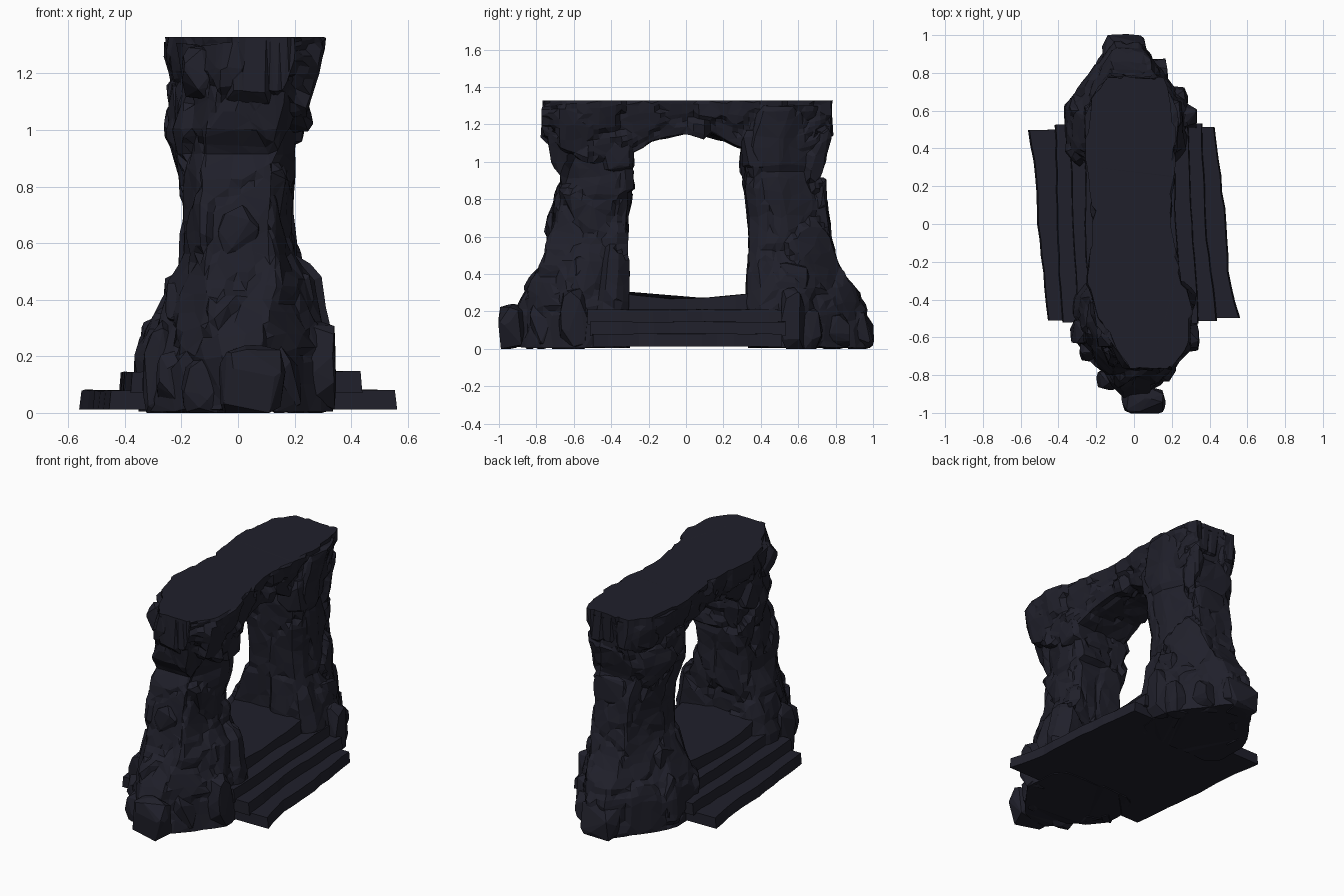
import bpy, bmesh, random
from mathutils import Vector, noise

random.seed(7)
old = bpy.data.objects.get("Cube")
if old:
    bpy.data.objects.remove(old)

stone = bpy.data.materials.new("dark slate stone")
stone.use_nodes = True
COLOR = (0.0145, 0.0145, 0.024, 1)
stone.diffuse_color = COLOR
stone.node_tree.nodes["Principled BSDF"].inputs["Base Color"].default_value = COLOR


def finish(bm, name, decimate=None):
    bmesh.ops.recalc_face_normals(bm, faces=bm.faces)
    mesh = bpy.data.meshes.new(name)
    bm.to_mesh(mesh)
    bm.free()
    mesh.materials.append(stone)
    obj = bpy.data.objects.new(name, mesh)
    bpy.context.collection.objects.link(obj)
    if decimate:
        obj.modifiers.new("facets", "DECIMATE").ratio = decimate
    return obj


def lerp_row(rows, t):
    """Interpolate a table of sections by its first column."""
    for a, b in zip(rows, rows[1:]):
        if t <= b[0]:
            f = (t - a[0]) / (b[0] - a[0])
            return [p + (q - p) * f for p, q in zip(a, b)]
    return rows[-1]


def resample(loop, count):
    """Spread points evenly around a closed outline."""
    pts = [Vector(p) for p in loop]
    pairs = list(zip(pts, pts[1:] + pts[:1]))
    step = sum((b - a).length for a, b in pairs) / count
    out, walked = [], 0.0
    for a, b in pairs:
        length = (b - a).length
        while len(out) < count and len(out) * step < walked + length:
            out.append(a.lerp(b, (len(out) * step - walked) / length))
        walked += length
    while len(out) < count:
        out.append(pts[0].copy())
    return out


def skin(rings):
    bm = bmesh.new()
    rows = [[bm.verts.new(p) for p in ring] for ring in rings]
    n = len(rows[0])
    for a, b in zip(rows, rows[1:]):
        for i in range(n):
            j = (i + 1) % n
            bm.faces.new((a[i], a[j], b[j], b[i]))
    for ring in (rows[0], rows[-1]):
        bmesh.ops.triangulate(bm, faces=[bm.faces.new(ring)])
    bmesh.ops.recalc_face_normals(bm, faces=bm.faces)
    return bm


def fracture(bm, amount, scale, top):
    """Push the surface into tilted plates split by cracks, keeping the top flat."""
    bm.normal_update()
    moves = []
    for v in bm.verts:
        p = Vector((v.co.x, v.co.y, v.co.z * 0.75)) * scale
        dist, cells = noise.voronoi(p)
        seed = cells[0] * 41.3
        tilt = Vector((noise.cell(seed), noise.cell(seed * 1.7), noise.cell(seed * 2.3)))
        push = noise.cell(seed) * 0.6 + tilt.dot(p - cells[0])
        if dist[1] - dist[0] < 0.06:
            push -= 0.4
        push += noise.noise(v.co * 12) * 0.3
        move = v.normal * push * amount
        if v.co.z > top - 0.002:
            move.z = 0
        moves.append(move)
    for v, m in zip(bm.verts, moves):
        v.co += m
        v.co.z = min(max(v.co.z, 0.005), top)


# Pillars: z, inner y, outer y, low x, high x, outer taper, outer lean in x
FRONT = [
    (0.0, .31, .93, -.32, .34, .2, 0), (.2, .31, .93, -.32, .34, .2, 0),
    (.26, .31, .90, -.30, .33, .25, 0), (.36, .31, .84, -.28, .30, .35, 0),
    (.47, .31, .775, -.25, .28, .5, 0), (.56, .31, .75, -.20, .21, .6, 0),
    (.7, .31, .73, -.19, .19, .65, 0), (.84, .29, .71, -.20, .20, .65, 0),
    (.92, .28, .66, -.21, .20, .6, .01), (1.0, .27, .71, -.23, .21, .55, .02),
    (1.1, .29, .73, -.20, .22, .55, .03), (1.22, .33, .75, -.22, .24, .5, .06),
    (1.3, .35, .755, -.23, .26, .45, .08)]
BACK = [
    (0.0, .33, .96, -.36, .29, .2, 0), (.22, .33, .96, -.36, .29, .2, 0),
    (.3, .33, .92, -.33, .27, .25, 0), (.4, .33, .85, -.28, .25, .38, 0),
    (.55, .33, .79, -.21, .21, .6, 0), (.7, .33, .77, -.19, .19, .65, 0),
    (.82, .32, .76, -.20, .20, .65, 0), (.92, .31, .72, -.23, .21, .65, 0),
    (1.0, .30, .74, -.24, .22, .6, 0), (1.12, .31, .76, -.21, .22, .6, 0),
    (1.25, .36, .77, -.25, .23, .6, .02), (1.3, .38, .775, -.26, .23, .55, .03)]


def pillar(name, rows, side):
    rings = []
    for k in range(45):
        z = 1.3 * k / 44
        _, y0, y1, x0, x1, taper, lean = lerp_row(rows, z)
        cx, half, depth = (x0 + x1) / 2, (x1 - x0) / 2, y1 - y0
        edge = [(0, .78), (.12, .96), (.46, 1), (.75, (1 + taper) / 2), (1, taper)]
        plan = edge + [(u, -v) for u, v in reversed(edge)]
        loop = [(cx + v * half + lean * u, side * (y0 + u * depth), z) for u, v in plan]
        rings.append(resample(loop, 68))
    bm = skin(rings)
    fracture(bm, .023, 4.5, 1.31)
    finish(bm, name, .35)


pillar("front_pillar", FRONT, -1)
pillar("back_pillar", BACK, 1)

# Lintel: y, underside z, low x, high x
LINTEL = [
    (-.76, 1.14, -.02, .2), (-.66, 1.05, -.1, .3), (-.5, 1.0, -.19, .31),
    (-.3, 1.04, -.23, .27), (-.15, 1.12, -.23, .23), (0, 1.15, -.22, .21),
    (.12, 1.135, -.23, .21), (.25, 1.09, -.24, .21), (.45, 1.03, -.26, .22),
    (.65, 1.06, -.23, .21), (.78, 1.14, -.14, .16)]
rings = []
for k in range(53):
    y = -.76 + 1.54 * k / 52
    _, low, x0, x1 = lerp_row(LINTEL, y)
    loop = [(x0, y, 1.328), (x1, y, 1.328), (x1 * .97, y, 1.25),
            (x1 * .8, y, low), (x0 * .8, y, low), (x0 * .97, y, 1.25)]
    rings.append(resample(loop, 52))
bm = skin(rings)
fracture(bm, .025, 5.5, 1.328)
finish(bm, "lintel", .4)


# Stair slabs: height, then left and right edges from back to front
def slab(name, z0, z1, left, right, y_back, y_front):
    bm = bmesh.new()
    n = 12
    pts = []
    for edge, order in ((left, range(n + 1)), (right, range(n, -1, -1))):
        for i in order:
            t = i / n
            x = lerp_row([(k / (len(edge) - 1), e) for k, e in enumerate(edge)], t)[1]
            inset = abs(x) * .13
            y = y_back - inset + (y_front - y_back + 2 * inset) * t
            pts.append((x + random.uniform(-.004, .004), y, z0))
    base = bm.faces.new([bm.verts.new(p) for p in pts])
    up = bmesh.ops.extrude_face_region(bm, geom=[base])["geom"]
    for v in up:
        if isinstance(v, bmesh.types.BMVert):
            sag = .06 * (v.co.y / .5) ** 2 if z1 > .25 else 0
            v.co.z = z1 + sag + random.uniform(-.003, .003)
            v.co.x *= .985
    finish(bm, name)


slab("bottom_step", .012, .08, (-.56, -.52, -.51, -.48, -.455), (.43, .46, .49, .5, .56), .57, -.57)
slab("second_step", .07, .145, (-.42, -.41, -.41, -.4, -.38), (.36, .37, .38, .41, .44), .58, -.57)
slab("third_step", .13, .21, (-.34, -.33, -.33, -.31, -.3), (.29, .3, .31, .33, .34), .57, -.57)
slab("top_step", .2, .268, (-.27, -.26, -.26, -.25, -.23), (.21, .22, .22, .24, .26), .56, -.56)


# Loose boulders: rough convex chunks
def boulder(name, x, y, z, sx, sy, sz):
    bm = bmesh.new()
    for _ in range(30):
        d = Vector([random.uniform(-1, 1) for _ in range(3)])
        d /= max(abs(c) for c in d) * .6 + d.length * .4
        bm.verts.new((x + d.x * sx, y + d.y * sy, max(0, z + d.z * sz)))
    hull = bmesh.ops.convex_hull(bm, input=bm.verts)
    loose = [v for v in hull["geom_interior"] if isinstance(v, bmesh.types.BMVert)]
    bmesh.ops.delete(bm, geom=loose, context="VERTS")
    finish(bm, name)


BASE_ROCKS = [  # x, distance from centre, z, half sizes
    (.05, .93, .11, .12, .08, .13), (-.11, .82, .09, .09, .06, .1),
    (.15, .77, .12, .08, .07, .13), (-.22, .66, .1, .07, .07, .12),
    (.28, .6, .16, .07, .08, .18), (-.28, .57, .15, .06, .07, .18),
    (-.19, .57, .38, .07, .09, .09), (.19, .56, .4, .08, .09, .1)]
for i, (x, y, z, *size) in enumerate(BASE_ROCKS):
    boulder(f"front_base_rock_{i}", x, -y, z, *size)
    boulder(f"back_base_rock_{i}", -x, y, z, *size)

UPPER_ROCKS = [
    (.15, -.38, 1.06, .09, .11, .12), (-.13, -.38, 1.08, .1, .11, .12),
    (.13, .39, 1.07, .09, .1, .12), (-.15, .4, 1.06, .1, .1, .12),
    (.07, -.66, 1.14, .14, .07, .16), (-.13, -.58, 1.2, .07, .08, .1),
    (.21, -.57, 1.24, .08, .09, .08), (-.02, .69, 1.19, .14, .07, .13),
    (0, -.7, .64, .08, .05, .1), (.02, .72, .82, .12, .04, .1)]
for i, rock in enumerate(UPPER_ROCKS):
    boulder(f"upper_rock_{i}", *rock)
